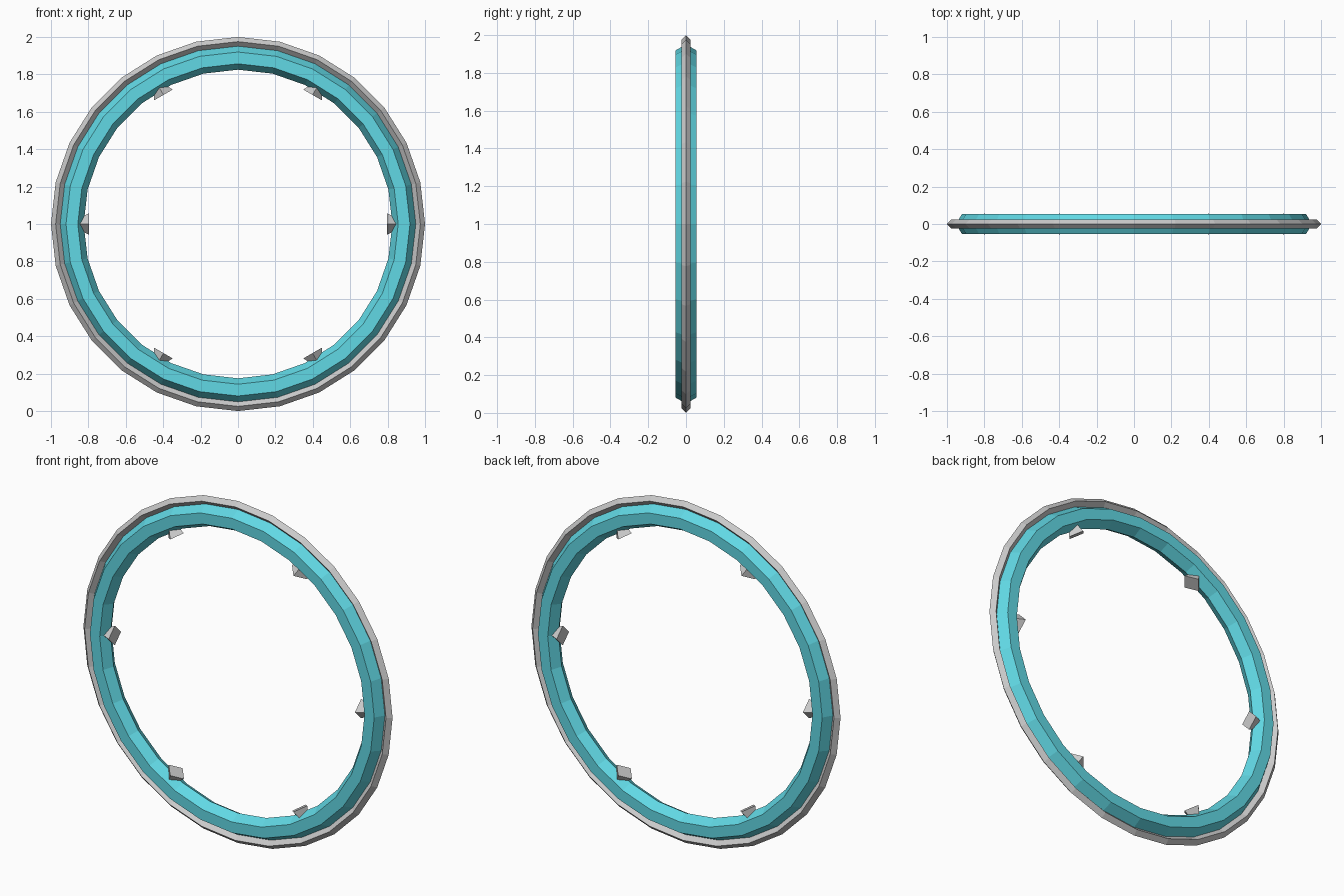
import bpy
from math import pi, cos, sin

if "Cube" in bpy.data.objects:
    bpy.data.objects.remove(bpy.data.objects["Cube"])

teal = bpy.data.materials.new("teal")
teal.diffuse_color = (0.12, 0.69, 0.78, 1)
teal.use_nodes = True
teal.node_tree.nodes["Principled BSDF"].inputs["Base Color"].default_value = teal.diffuse_color


def upright_ring(name, major, minor, sides):
    bpy.ops.mesh.primitive_torus_add(
        major_radius=major, minor_radius=minor,
        major_segments=28, minor_segments=sides,
        location=(0, 0, 1), rotation=(pi / 2, 0, 0))
    bpy.context.object.name = name
    return bpy.context.object


# Main hexagonal-section ring
ring = upright_ring("main_ring", 0.888, 0.063, 6)
ring.data.materials.append(teal)

# Thin diamond-section rim around it
upright_ring("outer_rim", 0.975, 0.025, 4)

# Six pyramid studs: flat base faces the centre, tip sunk into the ring
base_r, depth = 0.797, 0.115
for i in range(6):
    a = i * pi / 3
    r = base_r + depth / 2
    bpy.ops.mesh.primitive_cone_add(
        vertices=4, radius1=0.057, radius2=0, depth=depth,
        location=(r * cos(a), 0, 1 + r * sin(a)),
        rotation=(0, pi / 2 - a, 0))
    bpy.context.object.name = f"inner_stud_{i + 1}"
